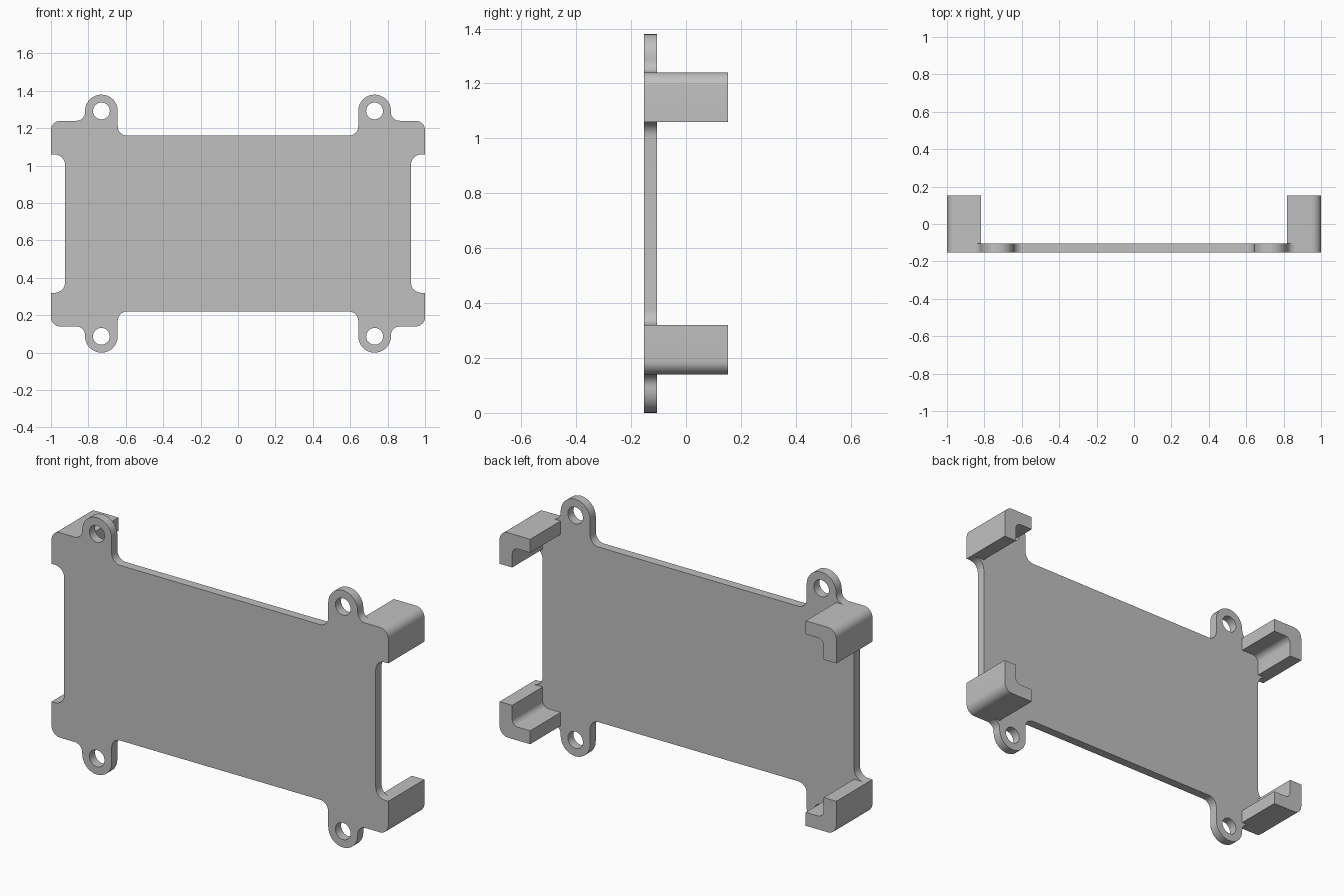
import bpy, bmesh, math
from mathutils import Vector

cube = bpy.data.objects.get("Cube")
if cube:
    bpy.data.objects.remove(cube, do_unlink=True)

# Main dimensions
MID_Z = 0.69
FRONT, PLATE_BACK, BACK = -0.153, -0.105, 0.153
EAR_IN, EAR_OUT, EAR_R = 0.643, 0.818, 0.0875
EAR_X, EAR_Z, HOLE_R = 0.7305, 0.6025, 0.045
CORNER_TOP, CORNER_LOW, SIDE = 0.55, 0.37, 0.925

grey = bpy.data.materials.new("plain grey")
grey.use_nodes = True
colour = (0.53, 0.53, 0.53, 1)
grey.diffuse_color = colour
grey.node_tree.nodes["Principled BSDF"].inputs["Base Color"].default_value = colour


def rounded(corners, steps=8):
    """Turn (x, z, radius) corners into a closed outline with round corners."""
    points = []
    for i, (x, z, r) in enumerate(corners):
        here = Vector((x, z))
        if r == 0:
            points.append(here)
            continue
        a = (Vector(corners[i - 1][:2]) - here).normalized()
        b = (Vector(corners[(i + 1) % len(corners)][:2]) - here).normalized()
        centre = here + (a + b) * r
        for k in range(steps + 1):
            t = k / steps * math.pi / 2
            points.append(centre - b * r * math.cos(t) - a * r * math.sin(t))
    return points


def circle(x, z, r, steps=32):
    turn = [2 * math.pi * k / steps for k in range(steps)]
    return [Vector((x + r * math.cos(t), z + r * math.sin(t))) for t in turn]


def extrude_outline(name, loops, y0, y1):
    """Fill the loops (outline, then holes) and extrude them along y."""
    bm = bmesh.new()
    for loop in loops:
        verts = [bm.verts.new((p.x, y0, p.y + MID_Z)) for p in loop]
        for i, v in enumerate(verts):
            bm.edges.new((verts[i - 1], v))
    bmesh.ops.remove_doubles(bm, verts=bm.verts[:], dist=0.0001)
    bmesh.ops.triangle_fill(bm, edges=bm.edges[:], use_beauty=True)
    result = bmesh.ops.extrude_face_region(bm, geom=bm.faces[:])
    moved = [g for g in result["geom"] if isinstance(g, bmesh.types.BMVert)]
    bmesh.ops.translate(bm, verts=moved, vec=(0, y1 - y0, 0))
    bmesh.ops.recalc_face_normals(bm, faces=bm.faces[:])
    mesh = bpy.data.meshes.new(name)
    bm.to_mesh(mesh)
    bm.free()
    mesh.materials.append(grey)
    obj = bpy.data.objects.new(name, mesh)
    bpy.context.collection.objects.link(obj)
    bpy.ops.object.select_all(action="DESELECT")
    obj.select_set(True)
    bpy.context.view_layer.objects.active = obj
    bpy.ops.object.shade_smooth_by_angle(angle=math.radians(30))
    return obj


def flip(corners, sx, sz):
    """Mirror corners, keeping the outline direction."""
    out = [(x * sx, z * sz, r) for x, z, r in corners]
    return out if sx * sz > 0 else out[::-1]


# Back plate with four screw ears: one quarter outline, mirrored
quarter = [
    (EAR_IN, 0.47, 0.05), (EAR_IN, 0.69, EAR_R), (EAR_OUT, 0.69, EAR_R),
    (EAR_OUT, CORNER_TOP, 0.045), (1, CORNER_TOP, 0.05),
    (1, CORNER_LOW, 0), (SIDE, CORNER_LOW, 0.055),
]
outline = (flip(quarter, 1, 1) + flip(quarter, 1, -1)
           + flip(quarter, -1, -1) + flip(quarter, -1, 1))
holes = [circle(sx * EAR_X, sz * EAR_Z, HOLE_R) for sx in (1, -1) for sz in (1, -1)]
extrude_outline("mounting_plate", [rounded(outline)] + holes, FRONT, PLATE_BACK)

# L-shaped corner brackets
bracket = [
    (EAR_OUT, CORNER_TOP, 0), (1, CORNER_TOP, 0.05), (1, CORNER_LOW, 0),
    (SIDE, CORNER_LOW, 0), (SIDE, 0.478, 0.035), (EAR_OUT, 0.478, 0),
]
for side, sx in (("left", 1), ("right", -1)):
    for level, sz in (("upper", 1), ("lower", -1)):
        extrude_outline(f"{level}_{side}_bracket",
                        [rounded(flip(bracket, sx, sz))], PLATE_BACK, BACK)
